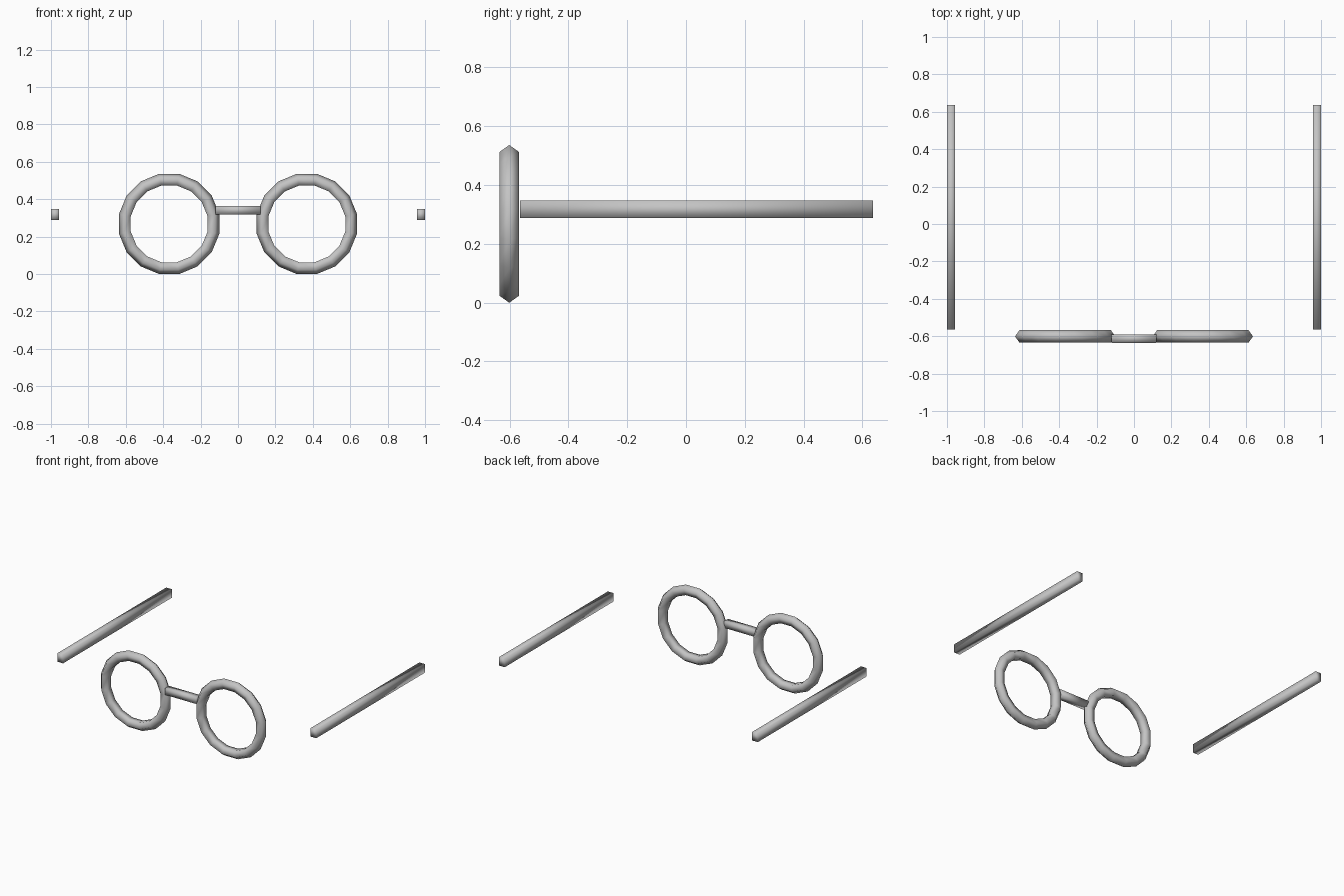
import bpy, bmesh, math

if "Cube" in bpy.data.objects:
    bpy.data.objects.remove(bpy.data.objects["Cube"])

metal = bpy.data.materials.new("grey metal")
metal.diffuse_color = (0.55, 0.55, 0.55, 1)
metal.use_nodes = True
metal.node_tree.nodes["Principled BSDF"].inputs["Base Color"].default_value = metal.diffuse_color


def finish(name, bm):
    bmesh.ops.recalc_face_normals(bm, faces=bm.faces)
    me = bpy.data.meshes.new(name)
    bm.to_mesh(me)
    bm.free()
    me.materials.append(metal)
    for p in me.polygons:
        p.use_smooth = True
    ob = bpy.data.objects.new(name, me)
    bpy.context.collection.objects.link(ob)
    return ob


def box(name, lo, hi):
    bm = bmesh.new()
    bmesh.ops.create_cube(bm, size=1)
    for v in bm.verts:
        v.co = [(a + b) / 2 + c * (b - a) for a, b, c in zip(lo, hi, v.co)]
    return finish(name, bm)


def rim(name, cx, cy, cz, major, minor, segs=16, sides=5):
    bm = bmesh.new()
    rings = []
    for i in range(segs):
        a = 2 * math.pi * (i + 0.5) / segs
        ring = []
        for j in range(sides):
            b = 2 * math.pi * j / sides
            r = major + minor * math.cos(b)
            ring.append(bm.verts.new((cx + r * math.cos(a),
                                      cy + minor * math.sin(b),
                                      cz + r * math.sin(a))))
        rings.append(ring)
    for i in range(segs):
        p, q = rings[i], rings[(i + 1) % segs]
        for j in range(sides):
            k = (j + 1) % sides
            bm.faces.new((p[j], p[k], q[k], q[j]))
    return finish(name, bm)


# Round lens rims and long side arms
for side, s in (("left", -1), ("right", 1)):
    rim(side + "_rim", s * 0.368, -0.601, 0.268, 0.238, 0.0353)
    x0, x1 = sorted((s * 0.956, s * 1.0))
    box(side + "_arm", (x0, -0.565, 0.288), (x1, 0.636, 0.347))

# Nose bridge
box("bridge", (-0.12, -0.635, 0.319), (0.12, -0.59, 0.364))
